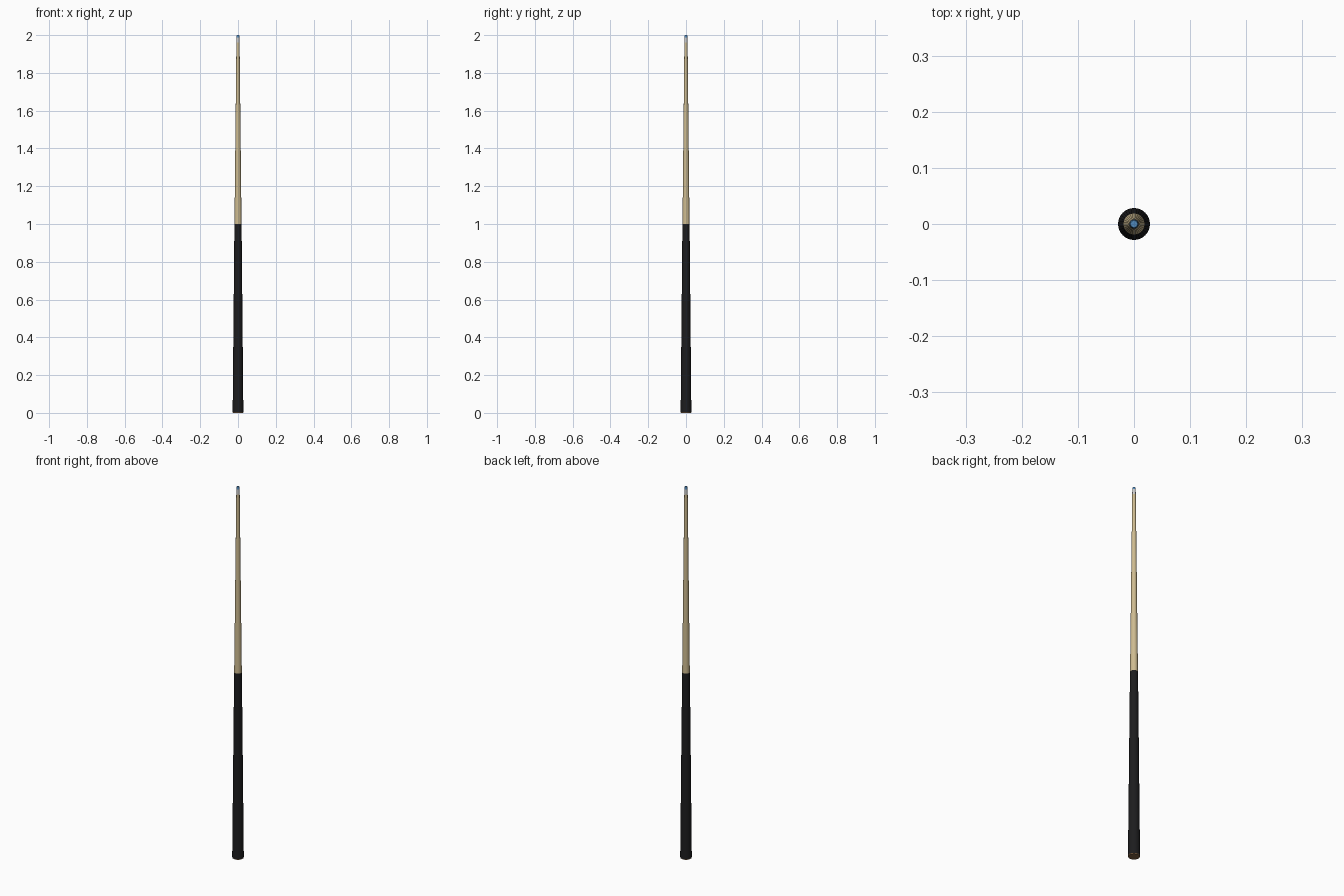
import bpy, bmesh, math

if "Cube" in bpy.data.objects:
    bpy.data.objects.remove(bpy.data.objects["Cube"])

SIDES = 32

def material(name, rgb):
    m = bpy.data.materials.new(name)
    m.diffuse_color = (*rgb, 1)
    m.use_nodes = True
    m.node_tree.nodes["Principled BSDF"].inputs["Base Color"].default_value = m.diffuse_color
    return m

def lathe(name, profile, mat):
    """Closed turned part from (radius, height) points, bottom to top."""
    bm = bmesh.new()
    rings = [[bm.verts.new((r * math.cos(2 * math.pi * i / SIDES),
                            r * math.sin(2 * math.pi * i / SIDES), z))
              for i in range(SIDES)] for r, z in profile]
    for a, b in zip(rings, rings[1:]):
        for i in range(SIDES):
            j = (i + 1) % SIDES
            bm.faces.new((a[i], a[j], b[j], b[i]))
    bm.faces.new(rings[0][::-1])
    bm.faces.new(rings[-1])
    me = bpy.data.meshes.new(name)
    bm.to_mesh(me)
    bm.free()
    ob = bpy.data.objects.new(name, me)
    bpy.context.collection.objects.link(ob)
    me.materials.append(mat)
    bpy.context.view_layer.objects.active = ob
    ob.select_set(True)
    bpy.ops.object.shade_smooth_by_angle(angle=math.radians(30))
    ob.select_set(False)
    return ob

black = material("black_lacquer", (0.012, 0.012, 0.013))
maple = material("maple", (0.62, 0.5, 0.28))
brown = material("brown_rubber", (0.2, 0.11, 0.05))
white = material("ferrule_white", (0.75, 0.75, 0.72))
blue = material("chalk_blue", (0.08, 0.25, 0.5))

# Butt cap and tapered black handle
lathe("butt_cap", [(0.0275, 0), (0.0284, 0.004)], brown)
lathe("handle", [(0.0284, 0.004), (0.019, 1.0)], black)
# Tapered wooden shaft
lathe("shaft", [(0.0187, 1.0), (0.0085, 1.96)], maple)
# Ferrule and chalked tip
lathe("ferrule", [(0.0085, 1.96), (0.008, 1.988)], white)
lathe("tip", [(0.008, 1.988), (0.0078, 1.996), (0.006, 2.0)], blue)
